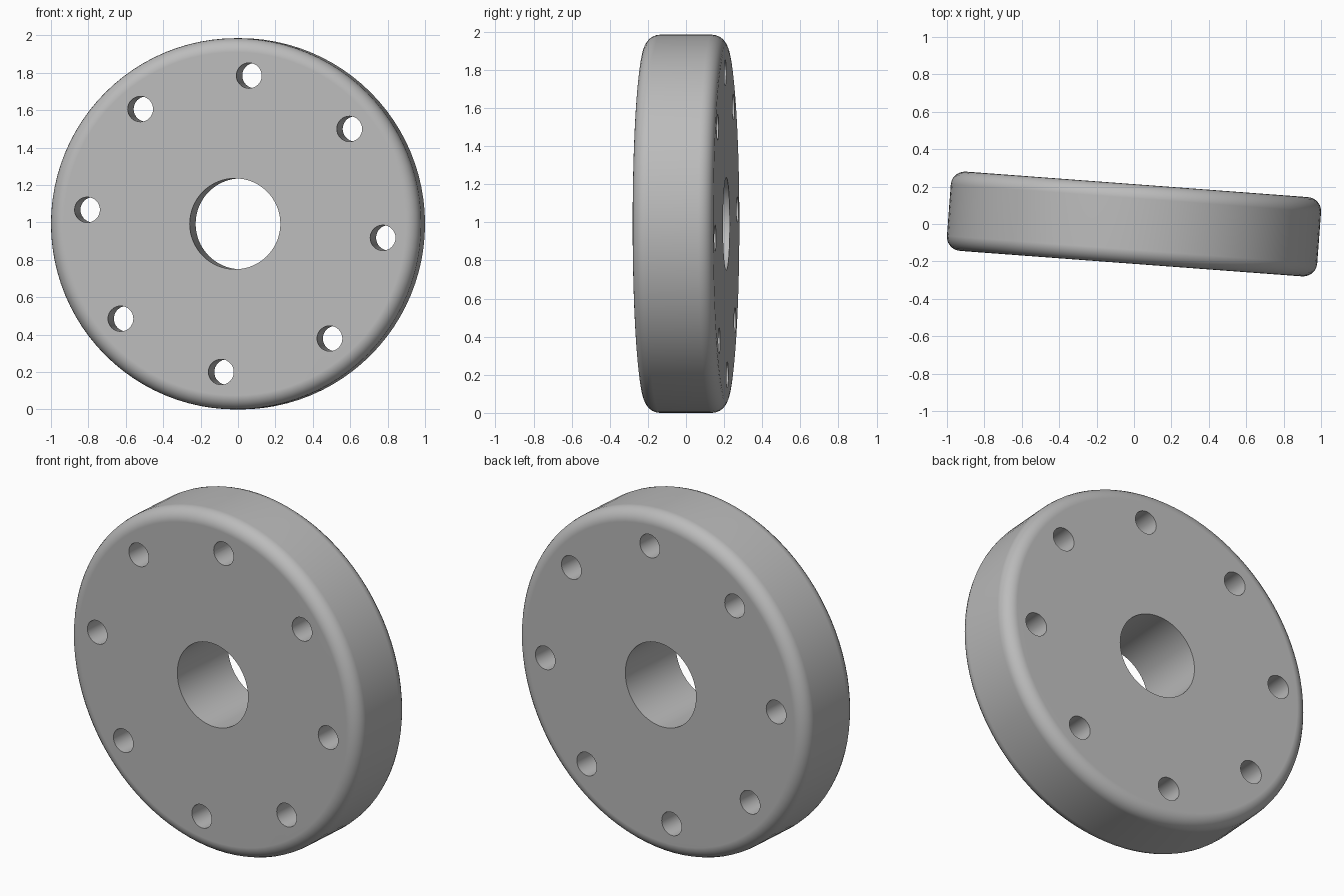
import bpy
import bmesh
from math import radians, cos, sin
from mathutils import Matrix

cube = bpy.data.objects.get("Cube")
if cube:
    bpy.data.objects.remove(cube, do_unlink=True)

RADIUS = 0.9925
THICKNESS = 0.425
ROUNDING = 0.075
BORE_RADIUS = 0.243
BOLT_RADIUS = 0.068
BOLT_CIRCLE = 0.796
BOLT_COUNT = 8
BOLT_START = radians(84.6)
YAW = radians(-4.26)


def add_cylinder(bm, radius, depth, segments, x=0.0, z=0.0):
    """Cylinder lying along the y axis."""
    matrix = Matrix.Translation((x, 0, z)) @ Matrix.Rotation(radians(90), 4, "X")
    bmesh.ops.create_cone(bm, cap_ends=True, segments=segments, radius1=radius,
                          radius2=radius, depth=depth, matrix=matrix)


def make_object(name, bm):
    mesh = bpy.data.meshes.new(name)
    bm.to_mesh(mesh)
    bm.free()
    obj = bpy.data.objects.new(name, mesh)
    bpy.context.collection.objects.link(obj)
    return obj


# Round plate with softened rims
bm = bmesh.new()
add_cylinder(bm, RADIUS, THICKNESS, 96)
rims = [e for e in bm.edges if abs(e.verts[0].co.y - e.verts[1].co.y) < 0.001]
bmesh.ops.bevel(bm, geom=rims, offset=ROUNDING, segments=6, profile=0.5,
                affect="EDGES")
plate = make_object("flange_plate", bm)

# Centre bore and ring of bolt holes
bm = bmesh.new()
add_cylinder(bm, BORE_RADIUS, 1, 64)
for i in range(BOLT_COUNT):
    angle = BOLT_START + i * radians(360) / BOLT_COUNT
    add_cylinder(bm, BOLT_RADIUS, 1, 32,
                 BOLT_CIRCLE * cos(angle), BOLT_CIRCLE * sin(angle))
cutter = make_object("hole_cutter", bm)
cutter.hide_render = True

bpy.ops.object.select_all(action="DESELECT")
plate.select_set(True)
bpy.context.view_layer.objects.active = plate
cut = plate.modifiers.new("holes", "BOOLEAN")
cut.operation = "DIFFERENCE"
cut.solver = "EXACT"
cut.object = cutter
bpy.ops.object.modifier_apply(modifier=cut.name)
bpy.data.objects.remove(cutter, do_unlink=True)

# Single grey metal colour
grey = bpy.data.materials.new("grey_metal")
grey.use_nodes = True
colour = (0.5, 0.5, 0.5, 1)
grey.diffuse_color = colour
grey.node_tree.nodes["Principled BSDF"].inputs["Base Color"].default_value = colour
plate.data.materials.clear()
plate.data.materials.append(grey)

# Smooth walls, flat faces, crisp hole edges
bpy.ops.object.shade_smooth_by_angle(angle=radians(30))
normals = plate.modifiers.new("flat_faces", "WEIGHTED_NORMAL")
normals.keep_sharp = True

# Stand the plate on the ground, turned slightly
plate.location = (0, 0, RADIUS)
plate.rotation_euler = (0, 0, YAW)
